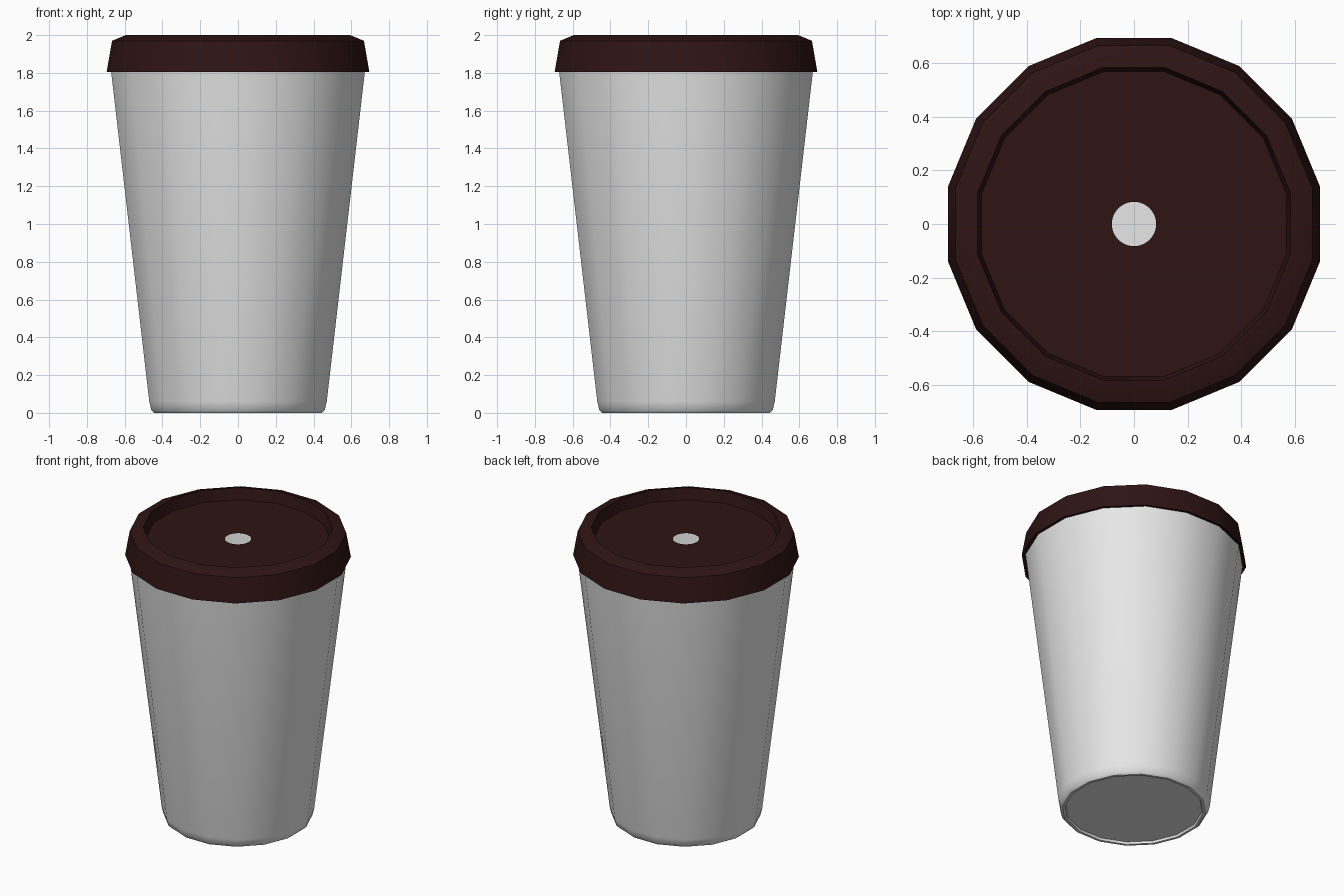
import bpy, bmesh
from math import cos, sin, tau, radians

cube = bpy.data.objects.get("Cube")
if cube:
    bpy.data.objects.remove(cube, do_unlink=True)

SIDES = 16


def material(name, color):
    m = bpy.data.materials.new(name)
    m.use_nodes = True
    m.diffuse_color = color
    bsdf = next(n for n in m.node_tree.nodes if n.type == 'BSDF_PRINCIPLED')
    bsdf.inputs["Base Color"].default_value = color
    return m


def ring(bm, radius, z, sides):
    # Half-step turn puts flat sides on the axes
    return [bm.verts.new((radius * cos(tau * (i + 0.5) / sides),
                          radius * sin(tau * (i + 0.5) / sides), z))
            for i in range(sides)]


def lathe(bm, profile):
    # Profile runs up the outside, so faces point outward
    rings = [ring(bm, r, z, SIDES) for r, z in profile]
    for low, high in zip(rings, rings[1:]):
        for i in range(SIDES):
            j = (i + 1) % SIDES
            bm.faces.new((low[i], low[j], high[j], high[i]))
    return rings


def finish(bm, name, mat):
    mesh = bpy.data.meshes.new(name)
    bm.to_mesh(mesh)
    bm.free()
    mesh.materials.append(mat)
    obj = bpy.data.objects.new(name, mesh)
    bpy.context.collection.objects.link(obj)
    bpy.ops.object.select_all(action='DESELECT')
    obj.select_set(True)
    bpy.context.view_layer.objects.active = obj
    bpy.ops.object.shade_smooth_by_angle(angle=radians(35))
    return obj


white = material("cup_white", (0.8, 0.8, 0.8, 1))
brown = material("lid_dark_brown", (0.028, 0.0068, 0.0068, 1))

# Cup: recessed base, rounded foot, tapered wall and thin inner wall
bm = bmesh.new()
rings = lathe(bm, [(0.43, 0.015), (0.435, 0.0), (0.452, 0.0), (0.468, 0.015),
                   (0.479, 0.06), (0.684, 1.8), (0.688, 1.84),
                   (0.678, 1.84), (0.469, 0.06), (0.44, 0.025)])
bm.faces.new(list(reversed(rings[0])))
bm.faces.new(rings[-1])
finish(bm, "cup", white)

# Lid: flared skirt, bevelled crest and sunken top
bm = bmesh.new()
rings = lathe(bm, [(0.68, 1.81), (0.709, 1.805), (0.68, 1.97), (0.605, 2.0),
                   (0.595, 2.0), (0.58, 1.923)])

# Sunken top with a round drinking-straw hole
rim = rings[-1]
hole = ring(bm, 0.083, 1.923, SIDES * 2)
edges = [bm.edges.get((rim[i - 1], rim[i])) for i in range(SIDES)]
edges += [bm.edges.new((hole[i - 1], hole[i])) for i in range(len(hole))]
filled = bmesh.ops.triangle_fill(bm, edges=edges, use_beauty=True, normal=(0, 0, 1))
for face in filled["geom"]:
    if isinstance(face, bmesh.types.BMFace):
        face.normal_update()
        if face.normal.z < 0:
            face.normal_flip()
finish(bm, "lid", brown)
